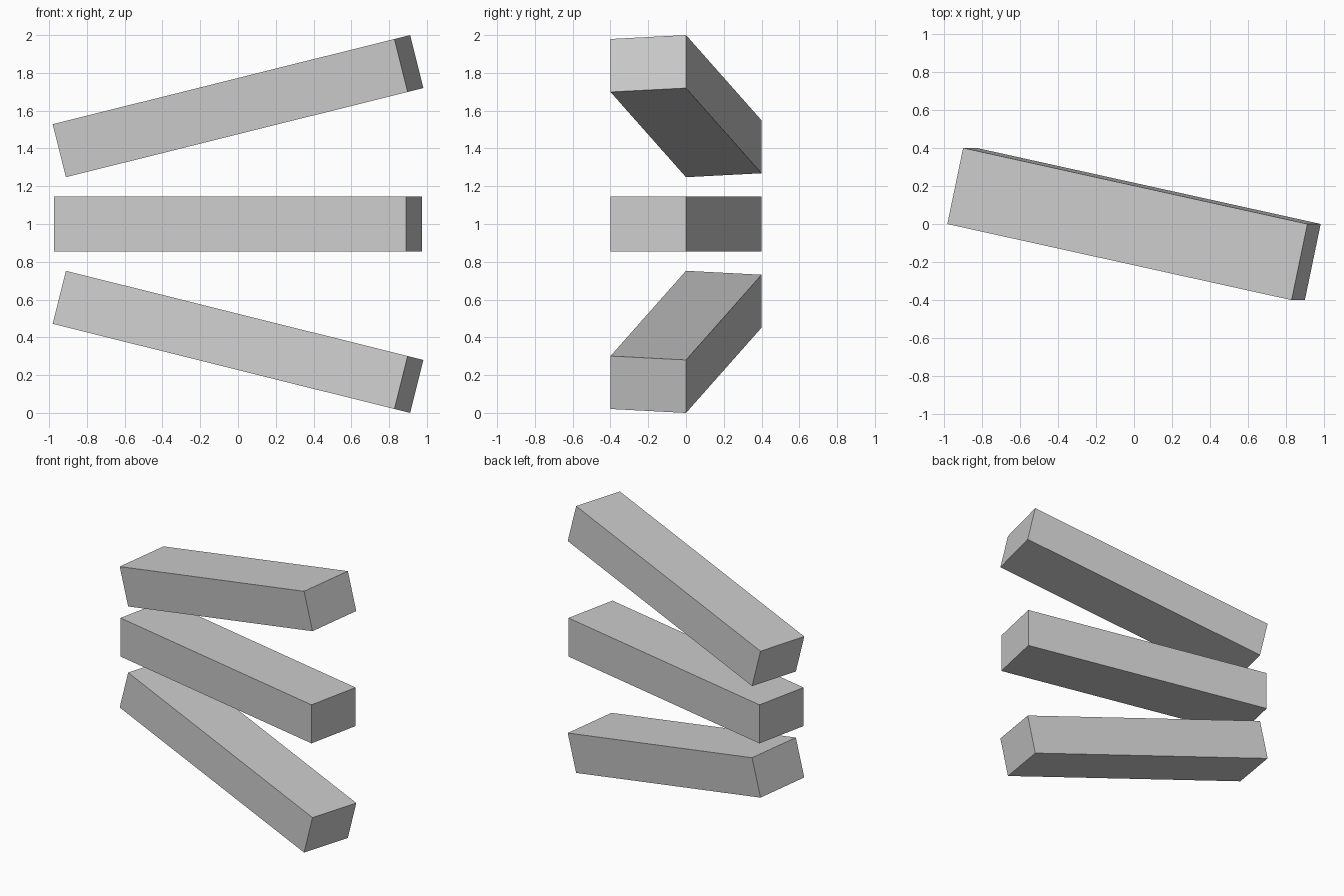
import bpy
import bmesh
from math import radians
from mathutils import Matrix

cube = bpy.data.objects.get("Cube")
if cube:
    bpy.data.objects.remove(cube, do_unlink=True)

LENGTH, WIDTH, HEIGHT = 1.907, 0.409, 0.289
YAW, TILT = radians(-12.1), radians(14)

# One plain grey for every bar
GREY = (0.6, 0.6, 0.6, 1)
grey = bpy.data.materials.new("plain_grey")
grey.use_nodes = True
grey.diffuse_color = GREY
grey.node_tree.nodes["Principled BSDF"].inputs["Base Color"].default_value = GREY


def add_bar(name, z, tilt):
    """Box turned about z, then tilted about y, with its centre at height z."""
    bm = bmesh.new()
    bmesh.ops.create_cube(bm, size=1, matrix=Matrix.Diagonal((LENGTH, WIDTH, HEIGHT, 1)))
    mesh = bpy.data.meshes.new(name)
    bm.to_mesh(mesh)
    bm.free()
    mesh.materials.append(grey)
    bar = bpy.data.objects.new(name, mesh)
    bar.matrix_world = (Matrix.Translation((0, 0, z))
                        @ Matrix.Rotation(tilt, 4, 'Y')
                        @ Matrix.Rotation(YAW, 4, 'Z'))
    bpy.context.collection.objects.link(bar)


# Fan of three bars
add_bar("lower_bar", 0.376, TILT)
add_bar("middle_bar", 1.0, 0)
add_bar("upper_bar", 1.624, -TILT)
